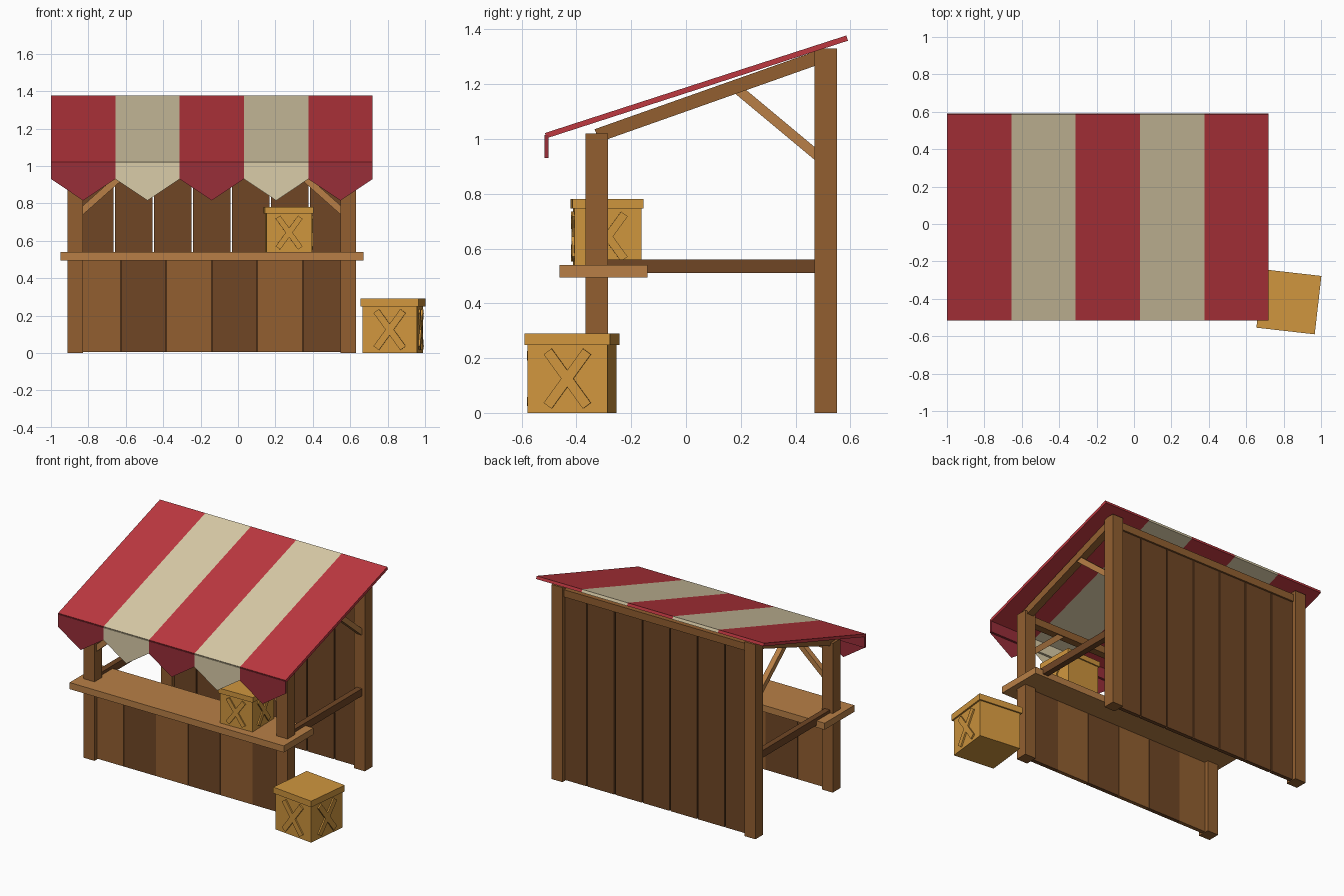
import bpy
import math
from mathutils import Matrix, Vector

if "Cube" in bpy.data.objects:
    bpy.data.objects.remove(bpy.data.objects["Cube"], do_unlink=True)


def material(name, rgb):
    # sRGB bytes to a flat linear colour
    col = [((c / 255 + 0.055) / 1.055) ** 2.4 for c in rgb] + [1.0]
    m = bpy.data.materials.new(name)
    m.use_nodes = True
    m.diffuse_color = col
    m.node_tree.nodes["Principled BSDF"].inputs["Base Color"].default_value = col
    return m


RED = material("canopy red", (190, 56, 64))
DARK_RED = material("valance red", (152, 46, 57))
CREAM = material("canopy cream", (218, 204, 168))
POST = material("medium wood", (146, 95, 48))
DARK = material("dark wood", (112, 70, 37))
LIGHT = material("light wood", (184, 127, 70))
CRATE = material("crate wood", (208, 150, 62))


def mesh_object(name, verts, faces, mat):
    me = bpy.data.meshes.new(name)
    me.from_pydata(verts, [], faces)
    me.materials.append(mat)
    ob = bpy.data.objects.new(name, me)
    bpy.context.collection.objects.link(ob)
    return ob


def block(name, size, mat, matrix):
    bpy.ops.mesh.primitive_cube_add(size=1)
    ob = bpy.context.object
    ob.name = ob.data.name = name
    ob.data.transform(matrix @ Matrix.Diagonal((*size, 1)))
    ob.data.materials.append(mat)
    return ob


def box(name, x, y, z, mat):
    """Box from (min, max) ranges."""
    lo, hi = Vector((x[0], y[0], z[0])), Vector((x[1], y[1], z[1]))
    return block(name, hi - lo, mat, Matrix.Translation((lo + hi) / 2))


def beam(name, a, b, width, thick, mat):
    """Box running from a to b, with its width kept level."""
    a, b = Vector(a), Vector(b)
    turn = (b - a).to_track_quat('X', 'Z').to_matrix().to_4x4()
    return block(name, ((b - a).length, width, thick), mat,
                 Matrix.Translation((a + b) / 2) @ turn)


MID = -0.14          # middle of the stall
HALF = 0.73          # middle to post centre
FRONT, BACK = -0.325, 0.51
R = 0.041            # post half width
LEFT, RIGHT = MID - HALF, MID + HALF

# Posts, rafters, side rails and braces
for side, x in ((1, LEFT), (-1, RIGHT)):
    for name, y, top in (("front_post", FRONT, 1.02), ("back_post", BACK, 1.33)):
        box(name, (x - R, x + R), (y - R, y + R), (0, top), POST)
    beam("rafter", (x, FRONT, 1.012), (x, BACK, 1.307), 0.05, 0.05, POST)
    box("side_rail", (x - 0.02, x + 0.02), (FRONT + R, BACK - R), (0.51, 0.56), DARK)
    beam("side_brace", (x, BACK - 0.02, 0.93), (x, 0.19, 1.18), 0.036, 0.036, LIGHT)
    beam("front_brace", (x + side * 0.02, FRONT, 0.745),
         (x + side * 0.29, FRONT, 0.985), 0.036, 0.036, LIGHT)

# Headers joining the posts
box("front_header", (LEFT + R, RIGHT - R), (FRONT - 0.025, FRONT + 0.025), (0.96, 1.01), POST)
box("back_header", (LEFT + R, RIGHT - R), (BACK - 0.025, BACK + 0.025), (1.26, 1.31), POST)


def board_wall(name, count, y, top, gap, mats):
    w = 2 * HALF / count
    for i in range(count):
        x = LEFT + i * w
        box(name, (x + gap, x + w - gap), (y - 0.013, y + 0.013), (0.005, top),
            mats[i % len(mats)])


board_wall("front_board", 6, FRONT, 0.497, 0.001, (POST, DARK))
board_wall("back_board", 7, BACK, 1.265, 0.004, (DARK,))

# Counter top
box("counter", (MID - 0.81, MID + 0.81), (-0.462, -0.14), (0.495, 0.54), LIGHT)

# Striped canopy with a pointed valance
STRIPE = 1.72 / 5
for i in range(5):
    x0 = -1 + i * STRIPE
    x1, xm = x0 + STRIPE, x0 + STRIPE / 2
    beam("canopy_stripe", (xm, -0.512, 1.012), (xm, 0.588, 1.368), STRIPE, 0.02,
         CREAM if i % 2 else RED)
    flap = CREAM if i % 2 else DARK_RED
    box("valance", (x0, x1), (-0.517, -0.502), (0.93, 1.015), flap)
    mesh_object("valance_point", [(x0, -0.517, 0.93), (xm, -0.517, 0.815), (x1, -0.517, 0.93)],
                [(0, 1, 2)], flap)


def crate(name, x, y, z, scale, angle):
    base = (Matrix.Translation((x, y, z)) @ Matrix.Rotation(math.radians(angle), 4, 'Z')
            @ Matrix.Scale(scale, 4))
    block(name + "_body", (0.293, 0.293, 0.25), CRATE, base @ Matrix.Translation((0, 0, 0.125)))
    block(name + "_lid", (0.314, 0.314, 0.042), CRATE, base @ Matrix.Translation((0, 0, 0.269)))
    # Crossed slats on the front and one side
    for turn in (0, 90):
        face = (base @ Matrix.Rotation(math.radians(turn), 4, 'Z')
                @ Matrix.Translation((0, -0.1465, 0.125)))
        for tilt in (54, -54):
            block(name + "_slat", (0.245, 0.02, 0.036), CRATE,
                  face @ Matrix.Rotation(math.radians(tilt), 4, 'Y'))


crate("ground_crate", 0.828, -0.416, 0, 1, -6.5)
crate("counter_crate", 0.27, -0.288, 0.54, 0.83, 1.5)
